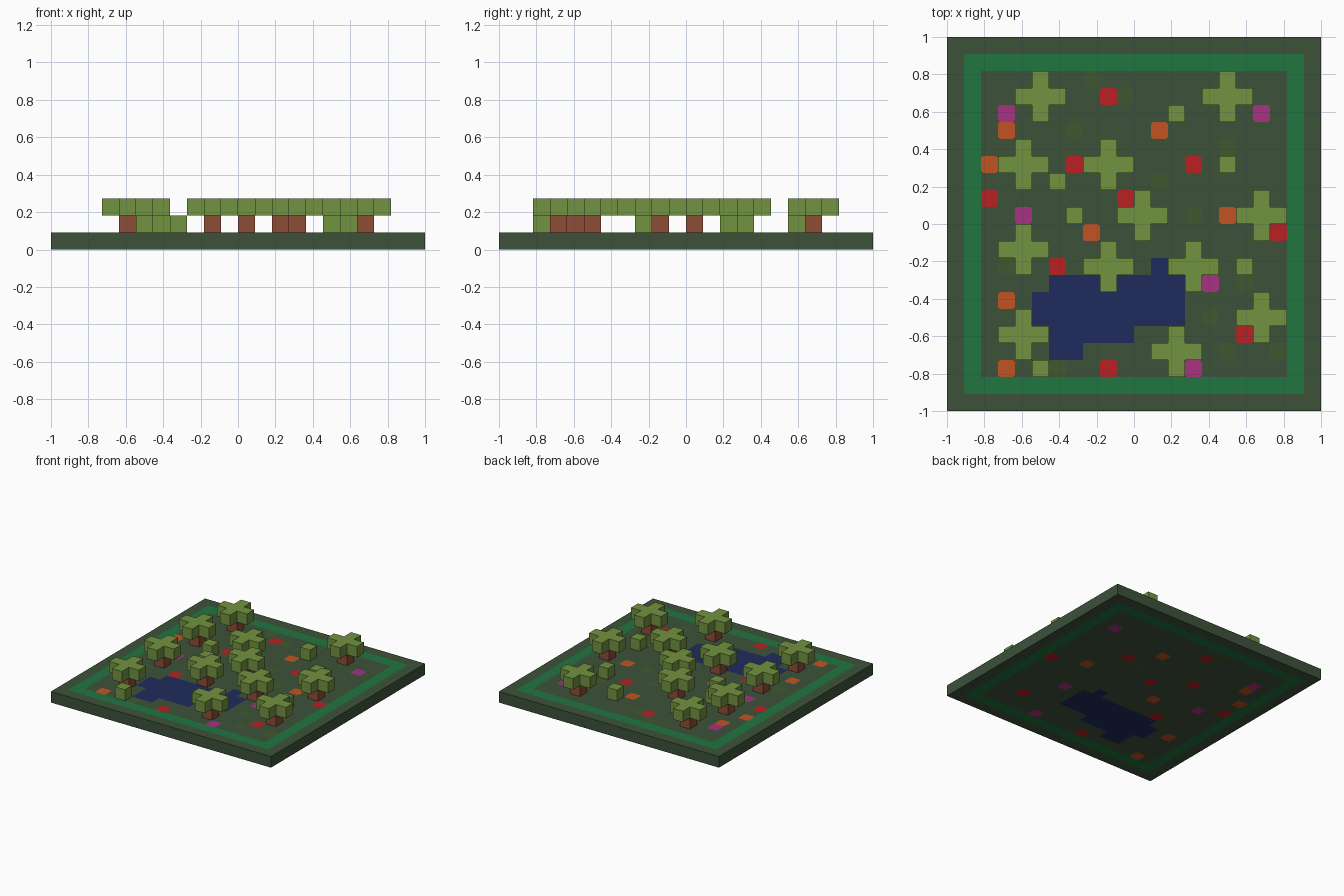
import bpy, bmesh

if "Cube" in bpy.data.objects:
    bpy.data.objects.remove(bpy.data.objects["Cube"], do_unlink=True)

N = 22           # cells per side
C = 2 / N        # cell size


def linear(v):
    v /= 255
    return v / 12.92 if v <= 0.04045 else ((v + 0.055) / 1.055) ** 2.4


def material(name, rgb):
    col = (*[linear(v) for v in rgb], 1)
    m = bpy.data.materials.new(name)
    m.diffuse_color = col
    m.use_nodes = True
    bsdf = m.node_tree.nodes["Principled BSDF"]
    bsdf.inputs["Base Color"].default_value = col
    bsdf.inputs["Roughness"].default_value = 0.9
    return m


GROUND, FRAME, WATER, RED, ORANGE, MAGENTA, MOSS = range(7)
ground_mats = [
    material("forest floor", (60, 82, 58)),
    material("border green", (33, 117, 65)),
    material("pond blue", (32, 43, 93)),
    material("red flower", (186, 33, 34)),
    material("orange flower", (193, 84, 35)),
    material("magenta flower", (168, 50, 130)),
    material("moss", (64, 88, 48)),
]
leaf = material("leaf green", (114, 147, 64))
bark = material("bark brown", (141, 77, 54))


def finish(name, bm, mats):
    bmesh.ops.remove_doubles(bm, verts=bm.verts, dist=1e-5)
    me = bpy.data.meshes.new(name)
    bm.to_mesh(me)
    bm.free()
    for m in mats:
        me.materials.append(m)
    ob = bpy.data.objects.new(name, me)
    bpy.context.collection.objects.link(ob)
    return ob


def pos(i):
    return -1 + i * C


# Layout of the ground, as (column, row) cells
pond_rows = {3: (6, 7), 4: (6, 10), 5: (5, 13), 6: (5, 13), 7: (6, 13), 8: (12, 12)}
spots = {
    RED: [(9, 18), (7, 14), (14, 14), (2, 12), (10, 12), (19, 10), (6, 8), (17, 4), (9, 2)],
    ORANGE: [(3, 16), (12, 16), (2, 14), (16, 11), (8, 10), (3, 6), (3, 2)],
    MAGENTA: [(3, 17), (18, 17), (4, 11), (15, 7), (14, 2)],
    MOSS: [(8, 19), (10, 18), (7, 16), (16, 15), (12, 13), (14, 11), (3, 8),
           (17, 7), (15, 5), (16, 3), (19, 3), (6, 2)],
}
spot_at = {cell: kind for kind, cells in spots.items() for cell in cells}


def cell_kind(i, j):
    if (i, j) in spot_at:
        return spot_at[i, j]
    if min(i, j, N - 1 - i, N - 1 - j) == 1:
        return FRAME
    lo, hi = pond_rows.get(j, (1, 0))
    return WATER if lo <= i <= hi else GROUND


def add_face(bm, pts, z, mat, up):
    vs = [bm.verts.new((x, y, z)) for x, y in pts]
    f = bm.faces.new(vs if up else vs[::-1])
    f.material_index = mat


def tile(bm, i, j, z, up):
    """One ground cell; flowers and moss get cut corners."""
    kind = cell_kind(i, j)
    corners = [(pos(i), pos(j)), (pos(i + 1), pos(j)),
               (pos(i + 1), pos(j + 1)), (pos(i), pos(j + 1))]
    if kind < RED:
        add_face(bm, corners, z, kind, up)
        return
    t = 0.25 if kind == MOSS else 0.12

    def toward(a, b):
        return (a[0] + (b[0] - a[0]) * t, a[1] + (b[1] - a[1]) * t)

    octagon = []
    for k, c in enumerate(corners):
        p, q = toward(c, corners[k - 1]), toward(c, corners[(k + 1) % 4])
        octagon += [p, q]
        add_face(bm, [p, c, q], z, GROUND, up)
    add_face(bm, octagon, z, kind, up)


# Ground slab, patterned on top and underneath
bm = bmesh.new()
for i in range(N):
    for j in range(N):
        tile(bm, i, j, C, True)
        tile(bm, i, j, 0, False)
rim = [(-1, -1), (1, -1), (1, 1), (-1, 1)]
for k in range(4):
    a, b = rim[k], rim[(k + 1) % 4]
    bm.faces.new([bm.verts.new(p) for p in ((*a, 0), (*b, 0), (*b, C), (*a, C))])
finish("ground_slab", bm, ground_mats)


def prism(name, i, j, layer, profile, mat):
    """Extrude a profile, given in cells around a cell centre, one cell high."""
    bm = bmesh.new()
    x, y = pos(i + 0.5), pos(j + 0.5)
    base = bm.faces.new([bm.verts.new((x + u * C, y + v * C, layer * C)) for u, v in profile])
    top = bmesh.ops.extrude_face_region(bm, geom=[base], use_keep_orig=True)["geom"]
    bmesh.ops.translate(bm, vec=(0, 0, C),
                        verts=[g for g in top if isinstance(g, bmesh.types.BMVert)])
    bmesh.ops.recalc_face_normals(bm, faces=bm.faces)
    return finish(name, bm, [mat])


a, b = 0.5, 1.5
square = [(-a, -a), (a, -a), (a, a), (-a, a)]
cross = [(-a, -b), (a, -b), (a, -a), (b, -a), (b, a), (a, a),
         (a, b), (-a, b), (-a, a), (-b, a), (-b, -a), (-a, -a)]

# Trees: a trunk block under a cross-shaped canopy
trees = [(5, 18), (16, 18), (4, 14), (9, 14), (11, 11), (18, 11),
         (4, 9), (9, 8), (14, 8), (18, 5), (4, 4), (13, 3)]
for n, (i, j) in enumerate(trees, 1):
    prism(f"tree_trunk_{n}", i, j, 1, square, bark)
    prism(f"tree_canopy_{n}", i, j, 2, cross, leaf)

# Bushes: single leafy blocks
for n, (i, j) in enumerate([(5, 2), (6, 13), (7, 11), (13, 17), (16, 14), (17, 8)], 1):
    prism(f"bush_{n}", i, j, 1, square, leaf)
